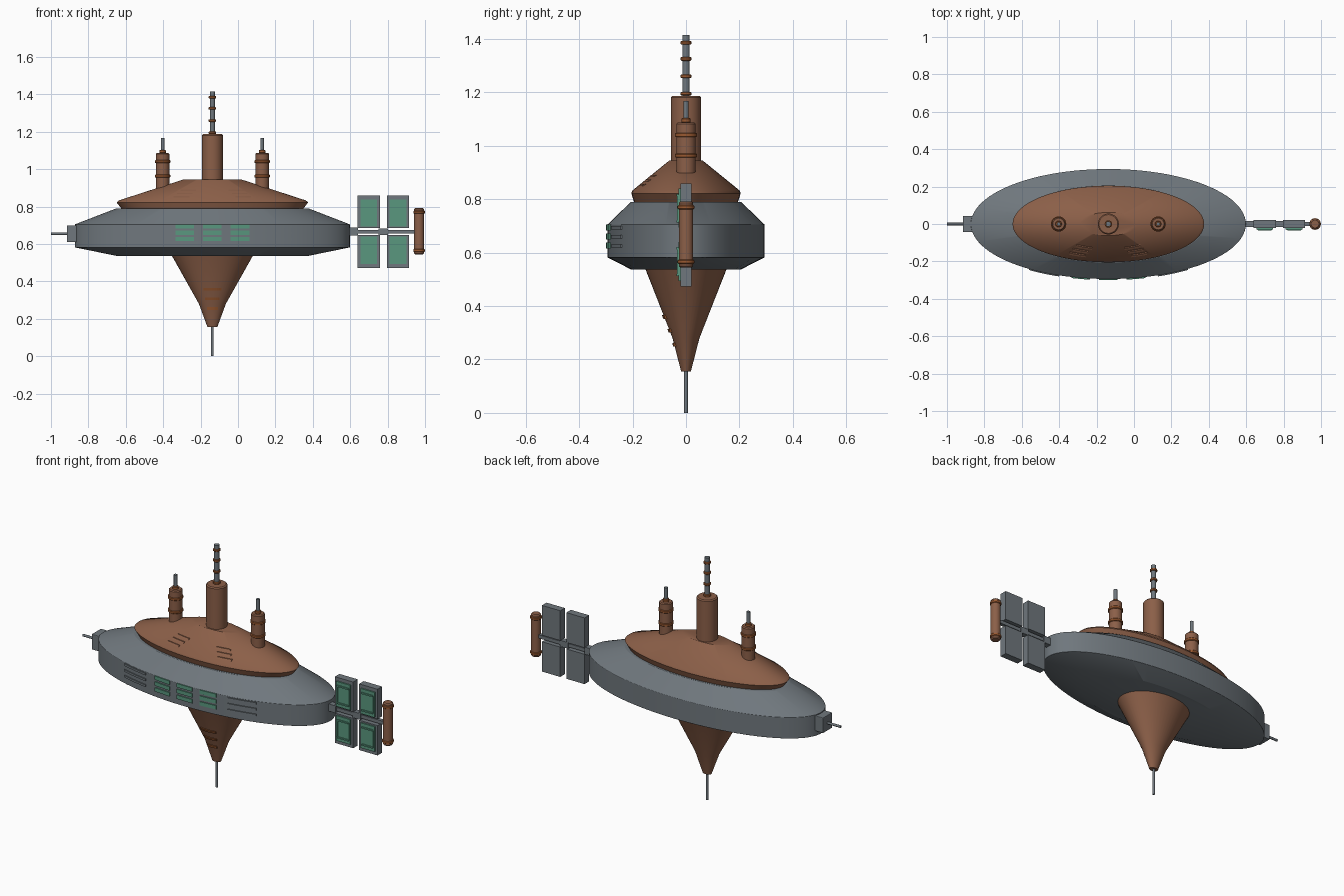
import bpy, bmesh
from math import sin, cos, pi, sqrt, radians
from mathutils import Vector, Matrix

if "Cube" in bpy.data.objects:
    bpy.data.objects.remove(bpy.data.objects["Cube"])


def material(name, rgb):
    m = bpy.data.materials.new(name)
    m.use_nodes = True
    m.diffuse_color = (*rgb, 1)
    m.node_tree.nodes["Principled BSDF"].inputs["Base Color"].default_value = (*rgb, 1)
    return m


GREY = material("steel grey", (0.16, 0.185, 0.205))
BROWN = material("copper brown", (0.26, 0.115, 0.065))
GREEN = material("window green", (0.10, 0.31, 0.21))
ORANGE = material("rust orange", (0.32, 0.10, 0.03))
CX = -0.137  # main axis


def finish(name, bm, mat, smooth=None, bevel=0):
    bmesh.ops.recalc_face_normals(bm, faces=bm.faces)
    me = bpy.data.meshes.new(name)
    bm.to_mesh(me)
    bm.free()
    ob = bpy.data.objects.new(name, me)
    bpy.context.collection.objects.link(ob)
    me.materials.append(mat)
    if bevel:
        b = ob.modifiers.new("soft edge", "BEVEL")
        b.width, b.segments, b.angle_limit = bevel, 2, radians(25)
    if smooth:
        bpy.ops.object.select_all(action="DESELECT")
        ob.select_set(True)
        bpy.context.view_layer.objects.active = ob
        bpy.ops.object.shade_smooth_by_angle(angle=radians(smooth))
    return ob


def lathe(name, profile, mat, x=CX, ratio=1, n=32, smooth=35, bevel=0):
    """Capped solid of revolution, squashed in y by ratio; profile is (radius, z)."""
    bm = bmesh.new()
    rings = [[bm.verts.new((x + r * cos(2 * pi * i / n), ratio * r * sin(2 * pi * i / n), z))
              for i in range(n)] for r, z in profile]
    for a, b in zip(rings, rings[1:]):
        for i in range(n):
            j = (i + 1) % n
            bm.faces.new((a[i], a[j], b[j], b[i]))
    bm.faces.new(rings[0])
    bm.faces.new(rings[-1])
    return finish(name, bm, mat, smooth, bevel)


def rod(name, x, r, z0, z1, mat, n=20, bevel=0.0):
    profile = [(r, z0), (r, z1)]
    if bevel:
        profile = [(r - bevel, z0), (r, z0 + bevel), (r, z1 - bevel), (r - bevel, z1)]
    return lathe(name, profile, mat, x, n=n)


def box(name, x0, x1, y0, y1, z0, z1, mat, bevel=0):
    bm = bmesh.new()
    size = Vector((x1 - x0, y1 - y0, z1 - z0))
    mid = Vector((x0 + x1, y0 + y1, z0 + z1)) / 2
    bmesh.ops.create_cube(bm, size=1, matrix=Matrix.Translation(mid) @ Matrix.Diagonal((*size, 1)))
    return finish(name, bm, mat, bevel=bevel)


def plate(name, profile, ratio, x0, x1, z0, z1, mat, skew=0, n=8, lift=0.006):
    """Thin strip hugging the front of a lathed body."""
    def front(x, z):
        for (ra, za), (rb, zb) in zip(profile, profile[1:]):
            if za <= z <= zb:
                r = ra + (rb - ra) * (z - za) / (zb - za)
                return -ratio * sqrt(max(r * r - (x - CX) ** 2, 0))
    bm = bmesh.new()
    rows = []
    for i in range(n + 1):
        x = x0 + (x1 - x0) * i / n
        zs = [z + skew * (i / n - 0.5) for z in (z0, z1)]
        corners = [(zs[0], lift), (zs[1], lift), (zs[1], -lift / 2), (zs[0], -lift / 2)]
        rows.append([bm.verts.new((x, front(x, z) - d, z)) for z, d in corners])
    for a, b in zip(rows, rows[1:]):
        for k in range(4):
            bm.faces.new((a[k], a[k - 1], b[k - 1], b[k]))
    bm.faces.new(rows[0])
    bm.faces.new(rows[-1])
    return finish(name, bm, mat)


# Main bodies
hull = [(0.515, 0.537), (0.735, 0.582), (0.735, 0.705), (0.515, 0.79)]
dome = [(0.485, 0.788), (0.512, 0.822), (0.50, 0.833), (0.155, 0.945)]
cone = [(0.026, 0.155), (0.072, 0.28), (0.218, 0.54)]
lathe("hull", hull, GREY, ratio=0.4, n=96, smooth=40, bevel=0.012)
lathe("upper_deck", dome, BROWN, ratio=0.4, n=96)
lathe("lower_cone", cone, BROWN, ratio=0.7, n=48)
rod("lower_probe", CX, 0.007, 0, 0.16, GREY, 12)

# Central tower and banded mast
rod("main_tower", CX, 0.056, 0.92, 1.187, BROWN, 32, 0.006)
rod("main_mast", CX, 0.014, 1.18, 1.415, GREY, 16)
for z in (1.195, 1.26, 1.325, 1.385):
    rod("mast_ring", CX, 0.02, z - 0.007, z + 0.007, ORANGE, 20, 0.003)

# Side towers
for s in (-1, 1):
    x = CX + s * 0.266
    rod("side_tower", x, 0.036, 0.88, 1.087, BROWN, 24, 0.005)
    rod("side_mast", x, 0.01, 1.08, 1.168, GREY, 12)
    rod("side_mast_ring", x, 0.017, 1.085, 1.103, ORANGE, 16, 0.003)
    for z in (0.963, 1.04):
        rod("side_tower_ring", x, 0.041, z - 0.008, z + 0.008, ORANGE, 24, 0.003)

# Window rows, hull vents, deck vents and cone stripes
for row in range(3):
    z = 0.625 + 0.034 * row
    for col in (-1, 0, 1):
        x = CX + col * 0.148
        plate("window", hull, 0.4, x - 0.05, x + 0.05, z - 0.01, z + 0.012, GREEN)
    for s in (-1, 1):
        x = CX + s * 0.345
        plate("hull_vent", hull, 0.4, x - 0.08, x + 0.08, z - 0.006, z + 0.006, GREY)
        x = CX + s * (0.165 - 0.018 * row)
        plate("deck_vent", dome, 0.4, x - 0.042, x + 0.042, 0.85 + 0.017 * row,
              0.857 + 0.017 * row, BROWN, skew=0)
    w = 0.03 + 0.009 * row
    zc = 0.255 + 0.052 * row
    plate("cone_stripe", cone, 0.7, CX - w, CX + w, zc - 0.007, zc + 0.007, ORANGE)

# Nose block and probe
box("nose_block", -0.915, -0.84, -0.043, 0.043, 0.61, 0.70, GREY, 0.004)
nose = rod("nose_probe", 0, 0.007, -0.05, 0.05, GREY, 12)
nose.rotation_euler = (0, pi / 2, 0)
nose.location = (-0.95, 0, 0.655)

# Panel boom with four panels
box("boom", 0.59, 0.945, -0.011, 0.011, 0.656, 0.676, GREY)
box("boom_root", 0.575, 0.642, -0.017, 0.017, 0.645, 0.687, GREY)
box("boom_joint", 0.75, 0.802, -0.016, 0.016, 0.648, 0.684, GREY)
for x in (0.699, 0.856):
    for s in (-1, 1):
        zc = 0.666 + s * 0.106
        box("panel", x - 0.059, x + 0.059, -0.021, 0.021, zc - 0.087, zc + 0.087, GREY)
        zg = zc - s * 0.006
        box("panel_glass", x - 0.045, x + 0.045, -0.029, -0.02, zg - 0.073, zg + 0.073, GREEN)
        for e in (-1, 1):
            z = zg + e * 0.05
            box("panel_bar", x - 0.036, x + 0.036, -0.036, -0.028, z - 0.004, z + 0.004, GREEN)
            xs = x + e * 0.037
            box("panel_side_bar", xs - 0.003, xs + 0.003, -0.033, -0.028, zg - 0.05, zg + 0.05, GREEN)

# End tank
rod("end_tank", 0.968, 0.027, 0.544, 0.792, BROWN, 24, 0.006)
for z in (0.566, 0.77):
    rod("end_tank_ring", 0.968, 0.031, z - 0.008, z + 0.008, ORANGE, 24, 0.003)
